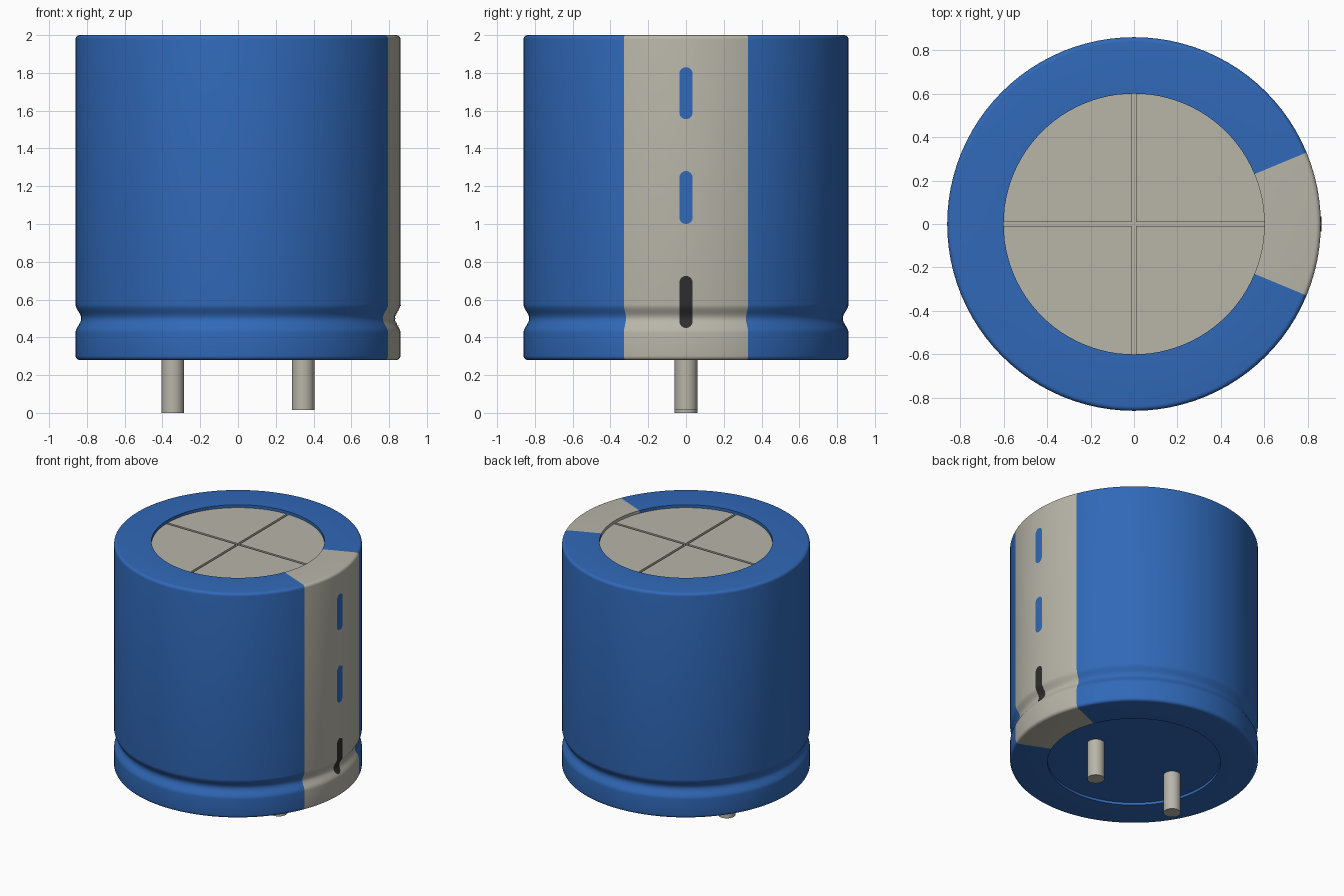
import bpy, bmesh
from math import pi, sin, cos, sqrt, atan2, asin, radians
from mathutils import Vector

if "Cube" in bpy.data.objects:
    bpy.data.objects.remove(bpy.data.objects["Cube"])

R, RIM, BOTTOM, TOP = 0.86, 0.60, 0.28, 2.0
BEVEL, SEGMENTS = 0.022, 96
GROOVE_Z, GROOVE_HALF, GROOVE_DEPTH = 0.50, 0.075, 0.03
BAND = radians(22.5)


def make_material(name, rgb):
    mat = bpy.data.materials.new(name)
    mat.use_nodes = True
    mat.diffuse_color = (*rgb, 1)
    mat.node_tree.nodes["Principled BSDF"].inputs["Base Color"].default_value = (*rgb, 1)
    return mat


blue = make_material("blue sleeve", (0.03, 0.14, 0.48))
beige = make_material("pale grey", (0.48, 0.465, 0.395))
dark = make_material("charcoal", (0.027, 0.027, 0.027))


def finish(name, bm, mats, smooth=True):
    mesh = bpy.data.meshes.new(name)
    bm.to_mesh(mesh)
    bm.free()
    obj = bpy.data.objects.new(name, mesh)
    bpy.context.collection.objects.link(obj)
    for mat in mats:
        mesh.materials.append(mat)
    if smooth:
        bpy.ops.object.select_all(action='DESELECT')
        obj.select_set(True)
        bpy.context.view_layer.objects.active = obj
        bpy.ops.object.shade_smooth_by_angle(angle=radians(35))
    return obj


def lathe(profile):
    """Revolve a closed (radius, z) profile about the z axis."""
    bm = bmesh.new()
    verts = [bm.verts.new((r, 0, z)) for r, z in profile]
    edges = [bm.edges.new((a, b)) for a, b in zip(verts, verts[1:] + verts[:1])]
    bmesh.ops.spin(bm, geom=verts + edges, cent=(0, 0, 0), axis=(0, 0, 1),
                   angle=2 * pi, steps=SEGMENTS, use_merge=True)
    bmesh.ops.remove_doubles(bm, verts=bm.verts, dist=1e-5)
    bmesh.ops.recalc_face_normals(bm, faces=bm.faces)
    return bm


def wall_radius(z):
    t = (z - GROOVE_Z) / GROOVE_HALF
    return R - (GROOVE_DEPTH * (1 + cos(pi * t)) / 2 if abs(t) < 1 else 0)


def corner(cz, start):
    steps = 5
    return [(R - BEVEL + BEVEL * cos(a), cz + BEVEL * sin(a))
            for a in (start + pi / 2 * i / steps for i in range(steps + 1))]


# Sleeve: grooved wall with rolled rims, striped on the +x side
groove = [GROOVE_Z + GROOVE_HALF * (i / 8 - 1) for i in range(17)]
profile = [(RIM, BOTTOM)] + corner(BOTTOM + BEVEL, -pi / 2)
profile += [(wall_radius(z), z) for z in groove]
profile += corner(TOP - BEVEL, 0) + [(RIM, TOP)]
bm = lathe(profile)
for f in bm.faces:
    c = f.calc_center_median()
    f.material_index = int(abs(atan2(c.y, c.x)) < BAND)
finish("sleeve", bm, [blue, beige])


# Recessed end discs
def disc(z):
    bm = bmesh.new()
    bmesh.ops.create_circle(bm, cap_ends=True, segments=SEGMENTS, radius=RIM)
    bmesh.ops.translate(bm, verts=bm.verts, vec=(0, 0, z))
    return bm


bm = disc(BOTTOM + 0.02)
bmesh.ops.reverse_faces(bm, faces=bm.faces)
finish("base_seal", bm, [blue], False)

# Top disc with a sunken cross-shaped vent
HALF, DEPTH = 0.009, 0.015
bm = disc(TOP - 0.022)
for axis in (Vector((1, 0, 0)), Vector((0, 1, 0))):
    for side in (-HALF, HALF):
        bmesh.ops.bisect_plane(bm, geom=bm.verts[:] + bm.edges[:] + bm.faces[:],
                               plane_co=axis * side, plane_no=axis)
strips = []
for f in bm.faces:
    c = f.calc_center_median()
    if min(abs(c.x), abs(c.y)) < HALF:
        strips.append(f)
new = bmesh.ops.extrude_face_region(bm, geom=strips)["geom"]
bmesh.ops.translate(bm, verts=[g for g in new if isinstance(g, bmesh.types.BMVert)],
                    vec=(0, 0, -DEPTH))
bmesh.ops.delete(bm, geom=[f for f in strips if f.is_valid], context='FACES_ONLY')
for f in bm.faces:
    f.normal_update()
    c = f.calc_center_median()
    # Vent walls face the middle of their slot
    if abs(f.normal.z) > 0.5:
        flip = f.normal.z < 0
    elif abs(f.normal.x) > 0.9 and abs(abs(c.x) - HALF) < 1e-4:
        flip = f.normal.x * c.x > 0
    elif abs(f.normal.y) > 0.9 and abs(abs(c.y) - HALF) < 1e-4:
        flip = f.normal.y * c.y > 0
    else:
        flip = False
    if flip:
        f.normal_flip()
finish("vented_top", bm, [beige], False)


# Rounded dashes that follow the wall down the stripe
def dash(name, z0, z1, mat, half=0.035, rows=32, cols=4):
    bm = bmesh.new()
    grid = []
    for i in range(rows + 1):
        z = (z0 + z1) / 2 - (z1 - z0) / 2 * cos(pi * i / rows)
        over = max(z0 + half - z, z - z1 + half, 0)
        w = max(sqrt(max(half ** 2 - over ** 2, 0)), 0.002)
        r = wall_radius(z) + 0.003
        row = []
        for j in range(cols + 1):
            a = asin(w * (2 * j / cols - 1) / r)
            row.append(bm.verts.new((r * cos(a), r * sin(a), z)))
        grid.append(row)
    for low, high in zip(grid, grid[1:]):
        for j in range(cols):
            bm.faces.new((low[j], low[j + 1], high[j + 1], high[j]))
    finish(name, bm, [mat])


dash("upper_dash", 1.555, 1.83, blue)
dash("middle_dash", 1.0, 1.28, blue)
dash("lower_dash", 0.45, 0.725, dark)


# Pins, one slightly shorter
def pin(name, x, z0, z1=0.32, radius=0.06):
    bm = bmesh.new()
    bmesh.ops.create_cone(bm, cap_ends=True, segments=32, radius1=radius,
                          radius2=radius, depth=z1 - z0)
    bmesh.ops.translate(bm, verts=bm.verts, vec=(x, 0, (z0 + z1) / 2))
    finish(name, bm, [beige])


pin("right_pin", -0.345, 0.0)
pin("left_pin", 0.345, 0.015)
